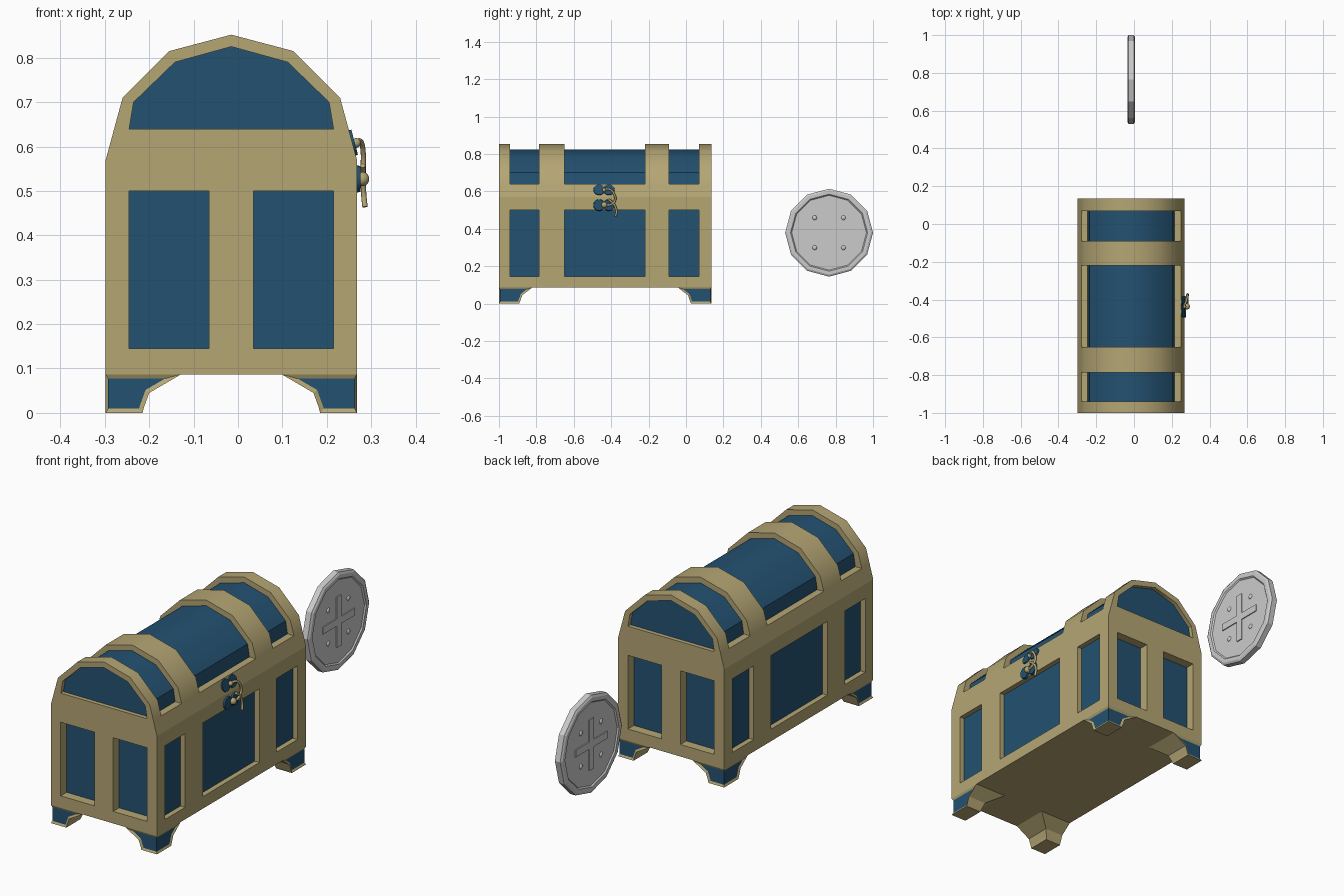
import bpy, bmesh, math
from mathutils import Matrix, Vector

if "Cube" in bpy.data.objects:
    bpy.data.objects.remove(bpy.data.objects["Cube"])

CX = -0.015                       # chest centre line
X0, X1 = CX - 0.283, CX + 0.283
Y0, Y1 = -1.0, 0.135
FOOT_H, SEAM, RAIL = 0.087, 0.57, 0.64
Y_CUTS = [-0.94, -0.785, -0.65, -0.22, -0.09, 0.07]
X_CUTS = [-0.245, -0.065, 0.035, 0.215]
Z_CUTS = [0.145, 0.5]


def material(name, rgb):
    m = bpy.data.materials.new(name)
    m.diffuse_color = (*rgb, 1)
    m.use_nodes = True
    m.node_tree.nodes["Principled BSDF"].inputs["Base Color"].default_value = m.diffuse_color
    return m


GOLD = material("gold", (0.46, 0.38, 0.175))
BLUE = material("blue", (0.017, 0.083, 0.165))


def finish(name, bm, mats=(), smooth=False):
    bmesh.ops.recalc_face_normals(bm, faces=bm.faces[:])
    me = bpy.data.meshes.new(name)
    bm.to_mesh(me)
    bm.free()
    for m in mats:
        me.materials.append(m)
    ob = bpy.data.objects.new(name, me)
    bpy.context.collection.objects.link(ob)
    if smooth:
        bpy.ops.object.select_all(action='DESELECT')
        ob.select_set(True)
        bpy.context.view_layer.objects.active = ob
        bpy.ops.object.shade_smooth_by_angle(angle=math.radians(35))
    return ob


def prism(name, pts, y0, y1, mat):
    """Extrude an x-z outline (x relative to the chest centre) along y."""
    bm = bmesh.new()
    f = bm.faces.new([bm.verts.new((CX + x, y0, z)) for x, z in pts])
    ext = bmesh.ops.extrude_face_region(bm, geom=[f])
    vs = [g for g in ext["geom"] if isinstance(g, bmesh.types.BMVert)]
    bmesh.ops.translate(bm, verts=vs, vec=(0, y1 - y0, 0))
    return finish(name, bm, [mat], True)


def arch(half):
    return [(-x, z) for x, z in half] + [(x, z) for x, z in half[-2::-1]]


def add_box(bm, lo, hi):
    lo, hi = Vector(lo), Vector(hi)
    mat = Matrix.Translation((lo + hi) / 2) @ Matrix.Diagonal((*(hi - lo), 1))
    bmesh.ops.create_cube(bm, size=1, matrix=mat)


# Body: box cut along the panel lines, panels pushed in
bm = bmesh.new()
add_box(bm, (X0, Y0, FOOT_H), (X1, Y1, SEAM))
for axis, cuts in enumerate((X_CUTS, Y_CUTS, Z_CUTS)):
    for c in cuts:
        co, no = [0, 0, 0], [0, 0, 0]
        co[axis], no[axis] = c, 1
        bmesh.ops.bisect_plane(bm, geom=bm.verts[:] + bm.edges[:] + bm.faces[:],
                               plane_co=co, plane_no=no)
bm.normal_update()


def in_pairs(v, cuts):
    return any(a < v < b for a, b in zip(cuts[::2], cuts[1::2]))


panels = []
for f in bm.faces:
    c, n = f.calc_center_median(), f.normal
    if in_pairs(c.z, Z_CUTS) and (
            (abs(n.x) > 0.9 and in_pairs(c.y, Y_CUTS)) or
            (abs(n.y) > 0.9 and in_pairs(c.x, X_CUTS))):
        panels.append(f)
for f in bmesh.ops.extrude_discrete_faces(bm, faces=panels)["faces"]:
    f.normal_update()
    depth = 0.025 if abs(f.normal.x) > 0.9 else 0.045
    bmesh.ops.translate(bm, verts=f.verts[:], vec=-f.normal * depth)
    f.material_index = 1
finish("chest_body", bm, [GOLD, BLUE])

# Lid: rail, blue core and four arched bands
outer = arch([(0.264, RAIL), (0.245, 0.71), (0.14, 0.815), (0, 0.852)])
inner = arch([(0.23, RAIL), (0.22, 0.70), (0.127, 0.79), (0, 0.825)])
prism("lid_rail", [(-0.283, SEAM), (-0.264, RAIL), (0.264, RAIL), (0.283, SEAM)],
      Y0, Y1, GOLD)
prism("lid_core", inner, Y0 + 0.02, Y1 - 0.02, BLUE)
edges = [Y0] + Y_CUTS + [Y1]
for i in range(0, 8, 2):
    prism(f"lid_band_{i // 2 + 1}", outer + inner[::-1], edges[i], edges[i + 1], GOLD)

# Feet: flared corner blocks with an inset blue face on the two outer sides
levels = [(0.083, 0.108, 0), (0.086, 0.113, 0.012), (0.098, 0.125, 0.045),
          (0.17, 0.18, FOOT_H)]
for sx, x in ((1, X0), (-1, X1)):
    for sy, y in ((1, Y0), (-1, Y1)):
        bm = bmesh.new()
        cor = [bm.verts.new((x, y, z)) for z in (0, FOOT_H)]
        a = [bm.verts.new((x + sx * w, y, z)) for w, d, z in levels]
        b = [bm.verts.new((x, y + sy * d, z)) for w, d, z in levels]
        k = [bm.verts.new((x + sx * w, y + sy * d, z)) for w, d, z in levels]
        faces = [bm.faces.new([cor[0]] + a + [cor[1]]),
                 bm.faces.new([cor[0]] + b + [cor[1]])]
        for i in range(3):
            bm.faces.new((a[i], k[i], k[i + 1], a[i + 1]))
            bm.faces.new((b[i], k[i], k[i + 1], b[i + 1]))
        for i, c in ((0, 0), (3, 1)):
            bm.faces.new((cor[c], a[i], k[i], b[i]))
        bmesh.ops.recalc_face_normals(bm, faces=bm.faces[:])
        bm.normal_update()
        bmesh.ops.inset_region(bm, faces=faces, thickness=0.01, depth=-0.005,
                               use_even_offset=True, use_boundary=True)
        for f in faces:
            f.material_index = 1
        finish(f"foot_{'left' if sx > 0 else 'right'}_{'front' if sy > 0 else 'back'}",
               bm, [GOLD, BLUE])

# Latch plates: two overlapping round lobes each
for name, x, z, tilt in (("latch_plate_upper", 0.256, 0.608, -0.26),
                         ("latch_plate_lower", 0.269, 0.527, 0)):
    bm = bmesh.new()
    for y in (-0.465, -0.412):
        m = (Matrix.Translation((x, y, z)) @ Matrix.Rotation(tilt, 4, 'Y')
             @ Matrix.Rotation(math.pi / 2, 4, 'Y'))
        bmesh.ops.create_cone(bm, cap_ends=True, segments=16, radius1=0.032,
                              radius2=0.029, depth=0.014, matrix=m)
    finish(name, bm, [BLUE], True)

# Latch knobs
for name, x, z, r in (("latch_knob_upper", 0.266, 0.608, 0.011),
                      ("latch_knob_lower", 0.280, 0.527, 0.016)):
    bm = bmesh.new()
    bmesh.ops.create_uvsphere(bm, u_segments=14, v_segments=10, radius=r,
                              matrix=Matrix.Translation((x, -0.437, z)))
    finish(name, bm, [GOLD], True)

# Latch hook and its tail
for name, pts in (
        ("latch_hook", [(0.264, -0.437, 0.608), (0.276, -0.41, 0.612),
                        (0.282, -0.385, 0.587), (0.282, -0.379, 0.553),
                        (0.283, -0.4, 0.53), (0.281, -0.435, 0.525)]),
        ("latch_tail", [(0.281, -0.415, 0.557), (0.282, -0.388, 0.535),
                        (0.283, -0.372, 0.495), (0.286, -0.377, 0.464)])):
    cu = bpy.data.curves.new(name, 'CURVE')
    cu.dimensions = '3D'
    cu.bevel_depth, cu.bevel_resolution, cu.resolution_u = 0.006, 2, 4
    cu.use_fill_caps = True
    sp = cu.splines.new('BEZIER')
    sp.bezier_points.add(len(pts) - 1)
    for p, co in zip(sp.bezier_points, pts):
        p.co = co
        p.handle_left_type = p.handle_right_type = 'AUTO'
    cu.materials.append(GOLD)
    bpy.context.collection.objects.link(bpy.data.objects.new(name, cu))

# Coin: twelve-sided disc with chamfered rim and sunken faces
CY, CZ, R, T = 0.765, 0.379, 0.235, 0.04
bm = bmesh.new()
bmesh.ops.create_cone(bm, cap_ends=True, segments=12, radius1=R, radius2=R,
                      depth=T - 0.012,
                      matrix=Matrix.Translation((CX, CY, CZ))
                      @ Matrix.Rotation(math.pi / 2, 4, 'Y'))
bm.normal_update()
caps = [f for f in bm.faces if len(f.verts) == 12]
for thick, depth in ((0.01, 0.006), (0.018, 0), (0.006, -0.006)):
    bmesh.ops.inset_individual(bm, faces=caps, thickness=thick, depth=depth,
                               use_even_offset=True)
    bm.normal_update()
finish("coin_disc", bm)

# Coin relief: raised cross and four studs on both faces
bm = bmesh.new()
h = T / 2 - 0.001
w, L = 0.017, 0.122
outline = [(-w, -L), (w, -L), (w, -w), (L, -w), (L, w), (w, w),
           (w, L), (-w, L), (-w, w), (-L, w), (-L, -w), (-w, -w)]
f = bm.faces.new([bm.verts.new((CX - h, CY + y, CZ + z)) for y, z in outline])
ext = bmesh.ops.extrude_face_region(bm, geom=[f])
bmesh.ops.translate(bm, verts=[g for g in ext["geom"] if isinstance(g, bmesh.types.BMVert)],
                    vec=(2 * h, 0, 0))
finish("coin_cross", bm)
bm = bmesh.new()
for sx in (-1, 1):
    for sy in (-1, 1):
        for sz in (-1, 1):
            m = Matrix.Translation((CX + sx * (T / 2 - 0.007), CY + sy * 0.077, CZ + sz * 0.08))
            bmesh.ops.create_uvsphere(bm, u_segments=12, v_segments=8, radius=0.0125,
                                      matrix=m @ Matrix.Diagonal((0.6, 1, 1, 1)))
finish("coin_studs", bm, smooth=True)
